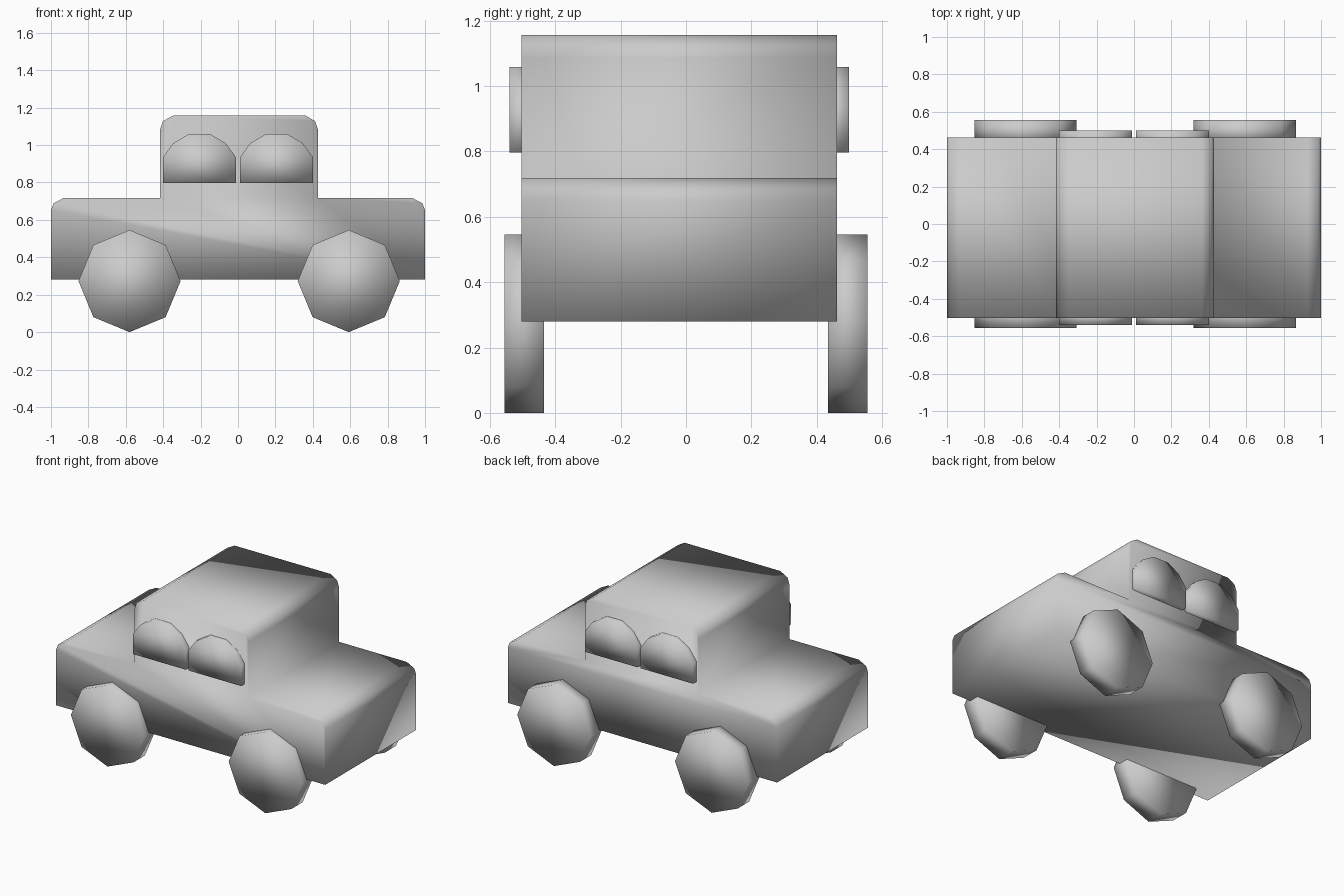
import bpy, bmesh, math

if "Cube" in bpy.data.objects:
    bpy.data.objects.remove(bpy.data.objects["Cube"])


def extrude_profile(name, points, y0, y1):
    """Solid made by sweeping an XZ outline from y0 to y1."""
    bm = bmesh.new()
    face = bm.faces.new([bm.verts.new((x, y0, z)) for x, z in points])
    moved = bmesh.ops.extrude_face_region(bm, geom=[face], use_keep_orig=True)["geom"]
    verts = [g for g in moved if isinstance(g, bmesh.types.BMVert)]
    bmesh.ops.translate(bm, verts=verts, vec=(0, y1 - y0, 0))
    bmesh.ops.recalc_face_normals(bm, faces=bm.faces)
    # soft, fully averaged shading over the low-poly form
    for f in bm.faces:
        f.smooth = True
    mesh = bpy.data.meshes.new(name)
    bm.to_mesh(mesh)
    bm.free()
    obj = bpy.data.objects.new(name, mesh)
    bpy.context.collection.objects.link(obj)
    return obj


# Body: stepped side outline with clipped upper corners
body = [
    (-1.0, 0.28), (1.0, 0.28), (1.0, 0.652), (0.985, 0.69), (0.93, 0.718),
    (0.427, 0.718), (0.427, 1.085), (0.412, 1.128), (0.363, 1.157),
    (-0.348, 1.157), (-0.402, 1.128), (-0.416, 1.085), (-0.416, 0.718),
    (-0.93, 0.718), (-0.985, 0.69), (-1.0, 0.652),
]
extrude_profile("body", body, -0.503, 0.462)

# Wheels: octagonal discs, a pair on each side
R = 0.273
for end, cx in (("rear", -0.58), ("front", 0.592)):
    octagon = [(cx + R * math.sin(i * math.pi / 4), R + 0.003 + R * math.cos(i * math.pi / 4))
               for i in range(8)]
    octagon = [(x, z - 0.003) for x, z in octagon]
    for side, y0, y1 in (("near", -0.555, -0.435), ("far", 0.435, 0.555)):
        extrude_profile(f"{end}_{side}_wheel", octagon, y0, y1)

# Windows: arched panels standing proud of the cabin sides
arch = [(-0.195, 0.797), (0.195, 0.797), (0.195, 0.935), (0.14, 1.01),
        (0.057, 1.059), (-0.057, 1.059), (-0.14, 1.01), (-0.195, 0.935)]
for end, cx in (("rear", -0.206), ("front", 0.206)):
    outline = [(cx + x, z) for x, z in arch]
    for side, y0, y1 in (("near", -0.54, -0.46), ("far", 0.42, 0.499)):
        extrude_profile(f"{end}_{side}_window", outline, y0, y1)
